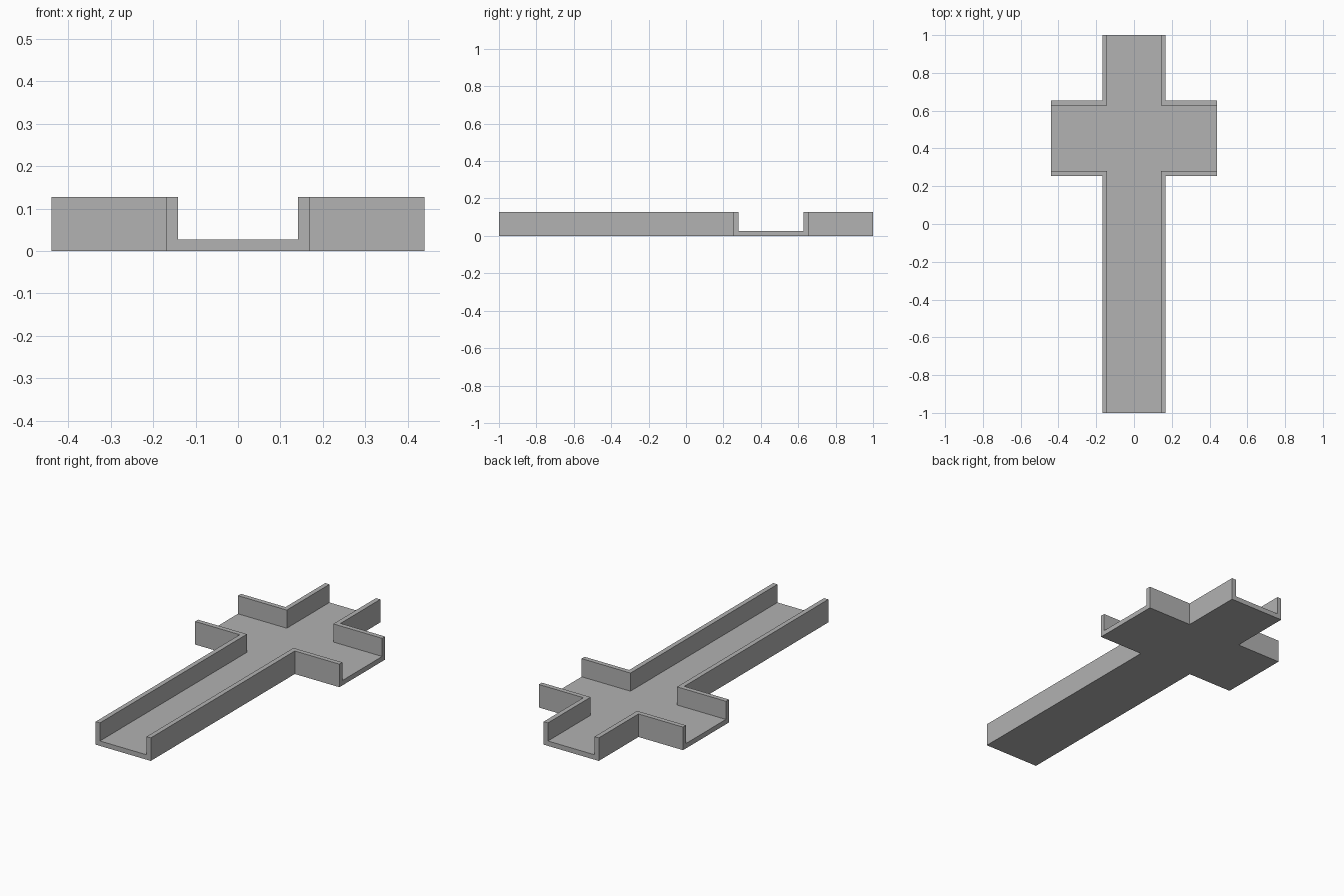
import bpy
import bmesh

cube = bpy.data.objects.get("Cube")
if cube:
    bpy.data.objects.remove(cube, do_unlink=True)

HALF_LENGTH, HALF_SPAN = 1.0, 0.44   # long trough and cross arms
HALF_WIDTH, ARM_LOW, ARM_HIGH = 0.168, 0.255, 0.654
HEIGHT, WALL, FLOOR = 0.127, 0.026, 0.027

grey = bpy.data.materials.new("plain_grey")
grey.use_nodes = True
colour = (0.445, 0.445, 0.445, 1)
grey.diffuse_color = colour
grey.node_tree.nodes["Principled BSDF"].inputs["Base Color"].default_value = colour


def cross_prism(name, inset, overrun, bottom, top):
    """Solid cross, narrowed by inset and lengthened by overrun."""
    w, low, high = HALF_WIDTH - inset, ARM_LOW + inset, ARM_HIGH - inset
    span, end = HALF_SPAN + overrun, HALF_LENGTH + overrun
    right = [(w, -end), (w, low), (span, low), (span, high), (w, high), (w, end)]
    outline = right + [(-x, y) for x, y in reversed(right)]
    bm = bmesh.new()
    base = bm.faces.new([bm.verts.new((x, y, bottom)) for x, y in outline])
    made = bmesh.ops.extrude_face_region(bm, geom=[base])["geom"]
    raised = [v for v in made if isinstance(v, bmesh.types.BMVert)]
    bmesh.ops.translate(bm, verts=raised, vec=(0, 0, top - bottom))
    bmesh.ops.recalc_face_normals(bm, faces=bm.faces)
    mesh = bpy.data.meshes.new(name)
    bm.to_mesh(mesh)
    bm.free()
    mesh.materials.append(grey)
    obj = bpy.data.objects.new(name, mesh)
    bpy.context.collection.objects.link(obj)
    return obj


# Cross-shaped trough, hollowed by a channel open at all four ends
trough = cross_prism("cross_trough", 0, 0, 0, HEIGHT)
channel = cross_prism("channel_cutter", WALL, 0.1, FLOOR, HEIGHT + 0.1)

cut = trough.modifiers.new("channel", "BOOLEAN")
cut.operation = "DIFFERENCE"
cut.solver = "EXACT"
cut.object = channel
bpy.context.view_layer.objects.active = trough
bpy.ops.object.modifier_apply(modifier=cut.name)
bpy.data.objects.remove(channel, do_unlink=True)
